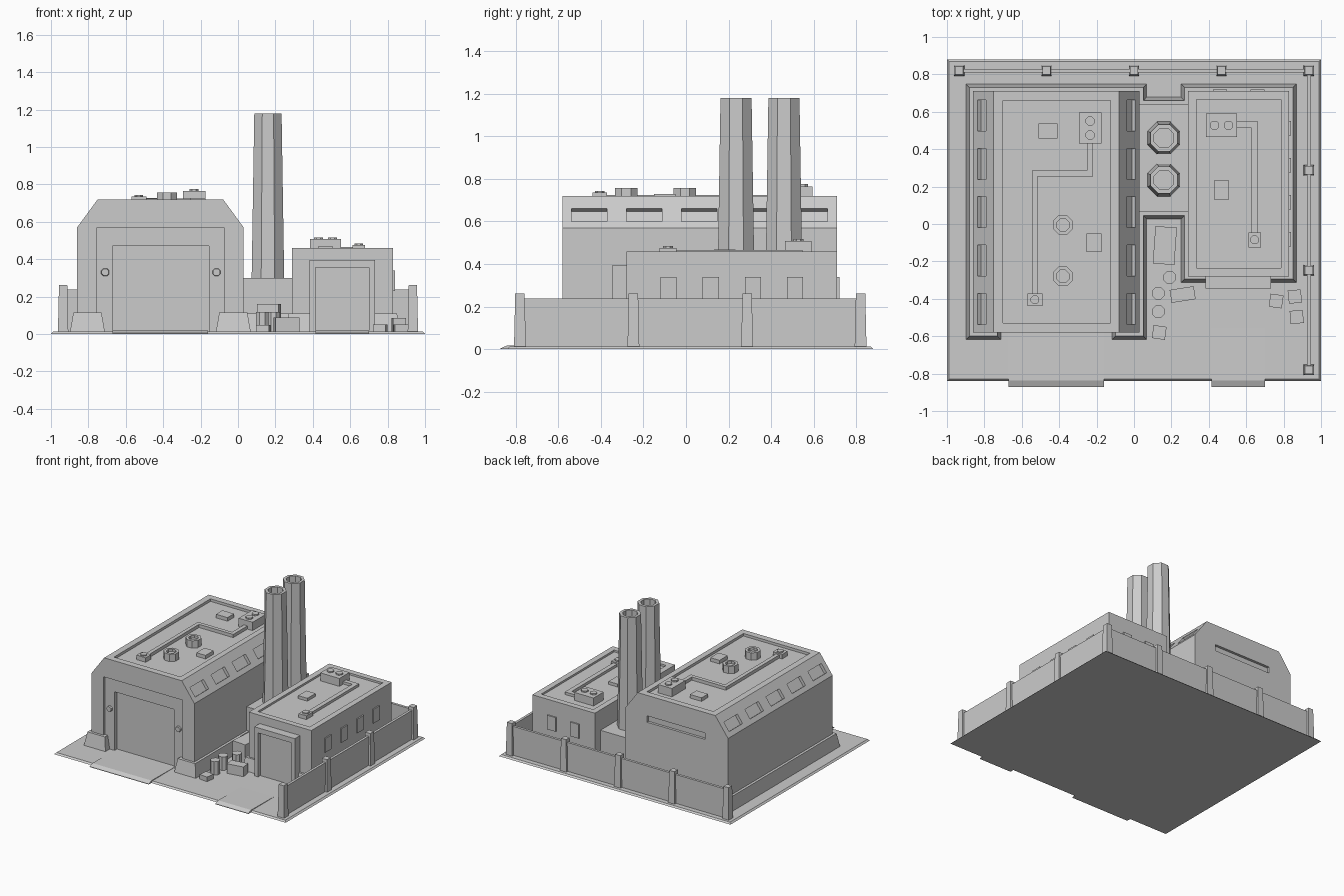
import bpy, bmesh, math
from mathutils import Vector, Matrix

if "Cube" in bpy.data.objects:
    bpy.data.objects.remove(bpy.data.objects["Cube"])


def make(name, bm):
    bmesh.ops.recalc_face_normals(bm, faces=bm.faces)
    me = bpy.data.meshes.new(name)
    bm.to_mesh(me)
    bm.free()
    ob = bpy.data.objects.new(name, me)
    bpy.context.collection.objects.link(ob)
    return ob


def box(name, x0, x1, y0, y1, z0, z1, taper=0.0, rot=0.0):
    """Box from extents; taper pulls the top in, rot turns it about z."""
    bm = bmesh.new()
    bmesh.ops.create_cube(bm, size=1)
    c = Vector(((x0 + x1) / 2, (y0 + y1) / 2, 0))
    for v in bm.verts:
        t = 2 * taper if v.co.z > 0 else 0
        z = z1 if v.co.z > 0 else z0
        v.co = Vector((v.co.x * (x1 - x0 - t), v.co.y * (y1 - y0 - t), z))
    bmesh.ops.rotate(bm, verts=bm.verts, matrix=Matrix.Rotation(math.radians(rot), 3, 'Z'))
    bmesh.ops.translate(bm, verts=bm.verts, vec=c)
    return make(name, bm)


def block(name, x, y, w, d, z0, z1, rot=0.0):
    return box(name, x - w / 2, x + w / 2, y - d / 2, y + d / 2, z0, z1, 0, rot)


def tube(name, x, y, r0, r1, z0, z1, n=8, inner=0, depth=0):
    """Prism with n sides, optionally with a sunken hole in the top."""
    rings = [(r0, z0), (r1, z1)]
    if inner:
        rings += [(inner, z1), (inner, z1 - depth)]
    bm = bmesh.new()
    loops = []
    for r, z in rings:
        loops.append([bm.verts.new((x + r * math.cos((i + .5) * math.tau / n),
                                    y + r * math.sin((i + .5) * math.tau / n), z)) for i in range(n)])
    for a, b in zip(loops, loops[1:]):
        for i in range(n):
            j = (i + 1) % n
            bm.faces.new((a[i], a[j], b[j], b[i]))
    bm.faces.new(loops[0])
    bm.faces.new(loops[-1])
    return make(name, bm)


def extrude(name, profile, y0, y1, axis='XZ'):
    """Extrude an XZ profile along y, or a YZ profile along x."""
    bm = bmesh.new()
    place = (lambda p, t: (p[0], t, p[1])) if axis == 'XZ' else (lambda p, t: (t, p[0], p[1]))
    f = bm.faces.new([bm.verts.new(place(p, y0)) for p in profile])
    g = bmesh.ops.extrude_face_region(bm, geom=[f])
    move = (0, y1 - y0, 0) if axis == 'XZ' else (y1 - y0, 0, 0)
    bmesh.ops.translate(bm, vec=move, verts=[v for v in g['geom'] if isinstance(v, bmesh.types.BMVert)])
    return make(name, bm)


def cut(target, cutter):
    m = target.modifiers.new("recess", 'BOOLEAN')
    m.operation, m.solver, m.object = 'DIFFERENCE', 'EXACT', cutter
    cutter.hide_render = True
    cutter.display_type = 'WIRE'
    cutter.hide_set(True)


def pipe(name, pts, w, z0, z1):
    """Square duct along axis-aligned points."""
    for (xa, ya), (xb, yb) in zip(pts, pts[1:]):
        box(name, min(xa, xb) - w / 2, max(xa, xb) + w / 2,
            min(ya, yb) - w / 2, max(ya, yb) + w / 2, z0, z1)


# Ground slab and ramps
box("ground_slab", -1, 1, -0.84, 0.88, 0, 0.012, 0.012)
for x0, x1 in ((-0.67, -0.16), (0.415, 0.70)):
    extrude("ramp", [(-0.872, 0), (-0.872, 0.004), (-0.838, 0.018), (-0.56, 0.014), (-0.56, 0)], x0, x1, 'YZ')

# Main hall with sloped shoulders
hall = extrude("main_hall", [(-0.86, 0), (0.03, 0), (0.03, 0.57), (-0.08, 0.72), (-0.75, 0.72), (-0.86, 0.57)],
               -0.58, 0.71)
cut(hall, box("door_surround_cutter", -0.755, -0.075, -0.7, -0.565, -0.1, 0.57))
cut(hall, box("door_cutter", -0.67, -0.155, -0.7, -0.535, -0.1, 0.47))
cut(hall, box("roof_cutter", -0.70, -0.125, -0.53, 0.66, 0.70, 0.8))
cut(hall, box("back_slot_cutter", -0.66, -0.16, 0.69, 0.8, 0.51, 0.56))
for side in (-1, 1):
    for i in range(5):
        w = box("shoulder_window_cutter", -0.025, 0.025, -0.083, 0.083, -0.038, 0.038)
        w.location = (-0.415 + side * 0.401, -0.455 + 0.259 * i, 0.632)
        w.rotation_euler.y = -side * 0.633
        cut(hall, w)
for x in (-0.71, -0.115):
    lamp = tube("door_lamp", 0, 0, 0.024, 0.02, 0, 0.02)
    lamp.location = (x, -0.56, 0.33)
    lamp.rotation_euler.x = math.pi / 2

# Hall plinth, open at the door
box("hall_plinth", -0.90, 0.07, -0.50, 0.75, 0, 0.115, 0.02)
for x0, x1 in ((-0.90, -0.71), (-0.12, 0.07)):
    box("hall_plinth_front", x0, x1, -0.62, -0.40, 0, 0.115, 0.02)

# Hall roof equipment
box("roof_unit", -0.295, -0.175, 0.43, 0.595, 0.70, 0.765)
for y in (0.475, 0.55):
    tube("unit_fan", -0.235, y, 0.026, 0.026, 0.76, 0.776)
for y in (-0.005, -0.28):
    tube("roof_vent", -0.38, y, 0.057, 0.057, 0.70, 0.757, 8, 0.036, 0.02)
block("roof_hatch", -0.46, 0.497, 0.10, 0.08, 0.70, 0.728)
block("roof_hatch", -0.215, -0.10, 0.08, 0.10, 0.70, 0.728)
pipe("roof_duct", [(-0.235, 0.45), (-0.235, 0.27), (-0.53, 0.27), (-0.53, -0.39)], 0.03, 0.70, 0.725)
block("duct_end", -0.53, -0.405, 0.08, 0.066, 0.70, 0.735)
tube("duct_cap", -0.53, -0.405, 0.025, 0.025, 0.73, 0.744)

# Small hall
annex = box("annex", 0.29, 0.83, -0.28, 0.71, 0, 0.46)
cut(annex, box("annex_roof_cutter", 0.335, 0.785, -0.235, 0.665, 0.445, 0.6))
box("annex_plinth", 0.25, 0.87, -0.2, 0.75, 0, 0.11, 0.02)
for x0, x1 in ((0.25, 0.41), (0.71, 0.87)):
    box("annex_plinth_front", x0, x1, -0.315, -0.1, 0, 0.11, 0.02)
porch = box("annex_door_frame", 0.383, 0.732, -0.345, -0.27, 0, 0.395)
cut(porch, box("annex_door_cutter", 0.415, 0.70, -0.5, -0.318, -0.1, 0.355))
for i in range(4):
    block("side_window", 0.83, -0.082 + 0.198 * i, 0.02, 0.076, 0.23, 0.34)
for x in (0.46, 0.66):
    block("back_window", x, 0.71, 0.076, 0.02, 0.23, 0.34)

# Small hall roof equipment
box("annex_roof_unit", 0.385, 0.55, 0.465, 0.59, 0.445, 0.507)
for x in (0.43, 0.505):
    tube("annex_unit_fan", x, 0.528, 0.026, 0.026, 0.50, 0.517)
block("annex_roof_hatch", 0.467, 0.182, 0.08, 0.10, 0.445, 0.468)
pipe("annex_duct", [(0.54, 0.53), (0.645, 0.53), (0.645, -0.07)], 0.035, 0.445, 0.465)
block("annex_duct_end", 0.645, -0.085, 0.066, 0.08, 0.445, 0.475)
tube("annex_duct_cap", 0.645, -0.085, 0.025, 0.025, 0.47, 0.485)

# Link building and chimneys
box("link_building", 0.02, 0.30, 0.065, 0.64, 0, 0.30)
box("link_plinth", 0.0, 0.32, 0.025, 0.68, 0, 0.11, 0.02)
for y in (0.235, 0.46):
    tube("chimney", 0.16, y, 0.095, 0.079, 0.25, 1.18, 8, 0.056, 0.06)

# Boundary wall on the back and right
box("back_wall", -0.94, 0.935, 0.81, 0.83, 0, 0.237)
box("right_wall", 0.925, 0.945, -0.78, 0.82, 0, 0.237)
posts = [(-0.935 + 0.4675 * i, 0.82) for i in range(5)] + [(0.935, y) for y in (0.287, -0.247, -0.78)]
for x, y in posts:
    box("wall_post", x - 0.028, x + 0.028, y - 0.028, y + 0.028, 0, 0.262, 0.006)

# Crates and barrels in the yard
crates = [(0.165, -0.115, 0.115, 0.20, 0.16, -4), (0.26, -0.377, 0.13, 0.07, 0.087, 9),
          (0.135, -0.58, 0.07, 0.07, 0.048, -8), (0.76, -0.412, 0.07, 0.07, 0.05, -8),
          (0.86, -0.388, 0.07, 0.07, 0.085, 6), (0.87, -0.497, 0.07, 0.07, 0.05, 5)]
for x, y, w, d, h, r in crates:
    block("crate", x, y, w, d, 0.005, h, r)
for x, y in ((0.19, -0.285), (0.13, -0.37), (0.13, -0.468)):
    tube("barrel", x, y, 0.036, 0.036, 0.005, 0.117)
